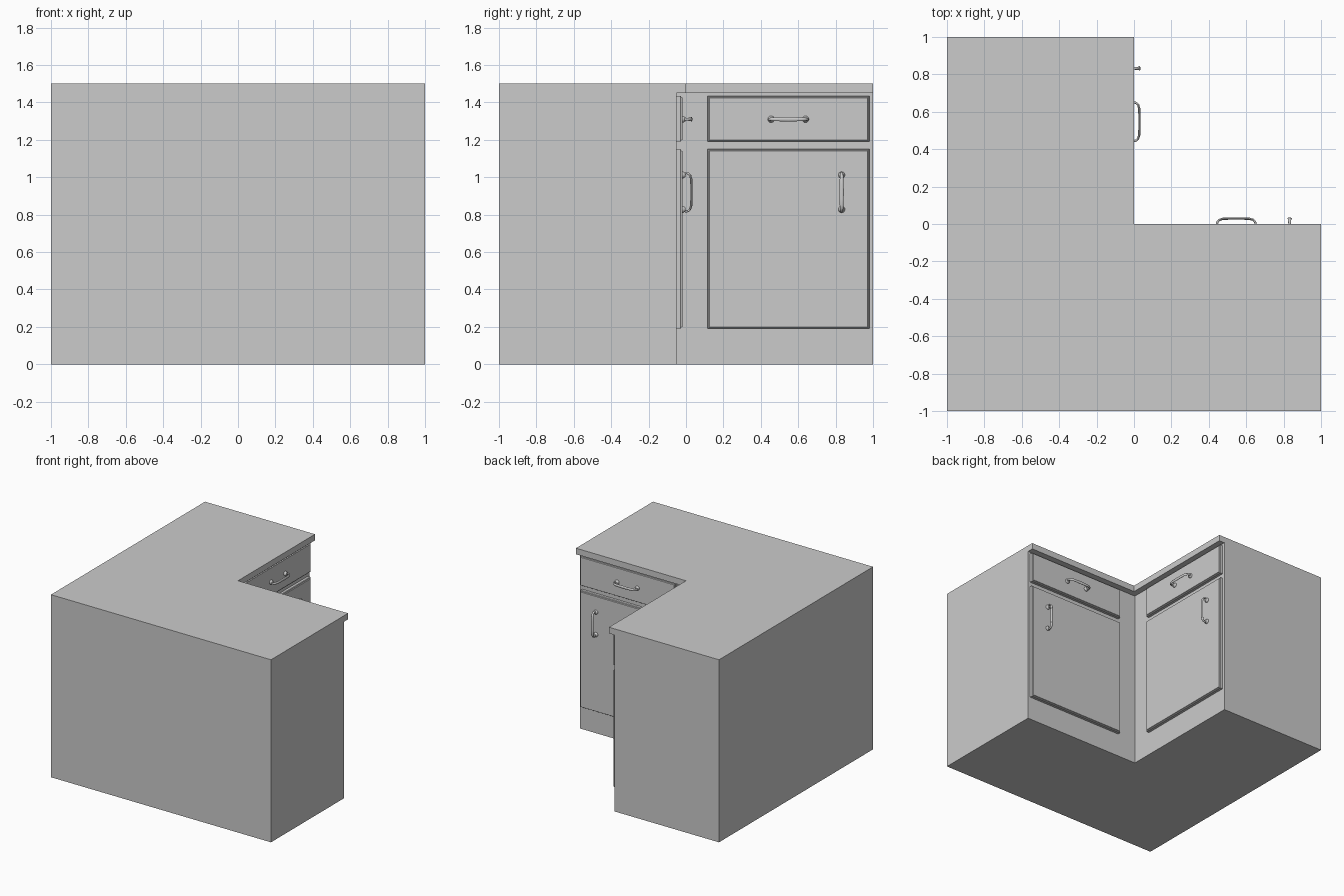
import bpy, bmesh, math
from mathutils import Matrix, Vector

if "Cube" in bpy.data.objects:
    bpy.data.objects.remove(bpy.data.objects["Cube"])

FACE = -0.05   # plane of the cabinet fronts (inner faces of the L)

# local axes: x along the wing, y outwards, z up; the second wing swaps x and y
WINGS = {
    "back": Matrix.Identity(4),
    "side": Matrix(((0, 1, 0, 0), (1, 0, 0, 0), (0, 0, 1, 0), (0, 0, 0, 1))),
}


def finish(bm, name, matrix=None, smooth=False):
    if matrix is not None:
        bm.transform(matrix)
    bmesh.ops.recalc_face_normals(bm, faces=bm.faces[:])
    mesh = bpy.data.meshes.new(name)
    bm.to_mesh(mesh)
    bm.free()
    ob = bpy.data.objects.new(name, mesh)
    bpy.context.collection.objects.link(ob)
    if smooth:
        bpy.ops.object.select_all(action='DESELECT')
        bpy.context.view_layer.objects.active = ob
        ob.select_set(True)
        bpy.ops.object.shade_smooth_by_angle(angle=math.radians(40))
    return ob


def skin(bm, rings):
    """Join successive closed rings of points and cap both ends."""
    loops = [[bm.verts.new(p) for p in ring] for ring in rings]
    for a, b in zip(loops, loops[1:]):
        n = len(a)
        for i in range(n):
            bm.faces.new((a[i], a[(i + 1) % n], b[(i + 1) % n], b[i]))
    bm.faces.new(loops[0])
    bm.faces.new(loops[-1])


def l_block(name, inner, z0, z1):
    outline = [(-1, -1), (1, -1), (1, inner), (inner, inner), (inner, 1), (-1, 1)]
    bm = bmesh.new()
    skin(bm, [[(x, y, z) for x, y in outline] for z in (z0, z1)])
    return finish(bm, name)


def panel(name, matrix, x0, x1, z0, z1):
    """Front panel with a small stepped, chamfered moulding round its edge."""
    bm = bmesh.new()
    profile = [(0, 0), (0, 0.020), (0.003, 0.024), (0.007, 0.024), (0.010, 0.030)]
    skin(bm, [[(x0 + i, FACE + d, z0 + i), (x1 - i, FACE + d, z0 + i),
               (x1 - i, FACE + d, z1 - i), (x0 + i, FACE + d, z1 - i)]
              for i, d in profile])
    return finish(bm, name, matrix)


def handle(name, matrix, x, z, upright):
    """Bow pull: flattened swept bar with a flared foot at each end."""
    bm = bmesh.new()
    # half of the bow: position along, distance out, half width
    half = [(-0.093, 0.000, 0.007), (-0.100, 0.012, 0.007), (-0.103, 0.022, 0.007),
            (-0.099, 0.034, 0.008), (-0.088, 0.043, 0.009), (-0.070, 0.048, 0.010),
            (-0.035, 0.049, 0.011)]
    path = half + [(0, 0.049, 0.012)] + [(-a, b, w) for a, b, w in reversed(half)]
    sides, rings = 12, []
    for i, (a, b, w) in enumerate(path):
        p, q = path[max(i - 1, 0)], path[min(i + 1, len(path) - 1)]
        t = Vector((q[0] - p[0], q[1] - p[1])).normalized()
        ring = []
        for k in range(sides):
            ang = 2 * math.pi * k / sides
            c, s = 0.006 * math.cos(ang), w * math.sin(ang)
            ring.append((a - t.y * c, b + t.x * c, s))
        rings.append(ring)
    skin(bm, rings)
    # feet
    for sx in (-1, 1):
        skin(bm, [[(sx * 0.092 + r * math.cos(2 * math.pi * k / 16), d,
                    r * math.sin(2 * math.pi * k / 16)) for k in range(16)]
                  for r, d in ((0.018, 0), (0.018, 0.006), (0.013, 0.013), (0.010, 0.018))])
    if upright:
        bm.transform(Matrix.Rotation(math.pi / 2, 4, 'Y'))
    bm.transform(Matrix.Translation((x, FACE + 0.030, z)))
    return finish(bm, name, matrix, smooth=True)


# carcass and worktop
l_block("cabinet_body", FACE, 0, 1.45)
l_block("worktop", 0, 1.45, 1.5)

# one door and one drawer with pulls on each wing
for wing, m in WINGS.items():
    panel(wing + "_door", m, 0.115, 0.98, 0.19, 1.15)
    panel(wing + "_drawer_front", m, 0.115, 0.98, 1.19, 1.435)
    handle(wing + "_door_handle", m, 0.832, 0.92, True)
    handle(wing + "_drawer_handle", m, 0.547, 1.31, False)
